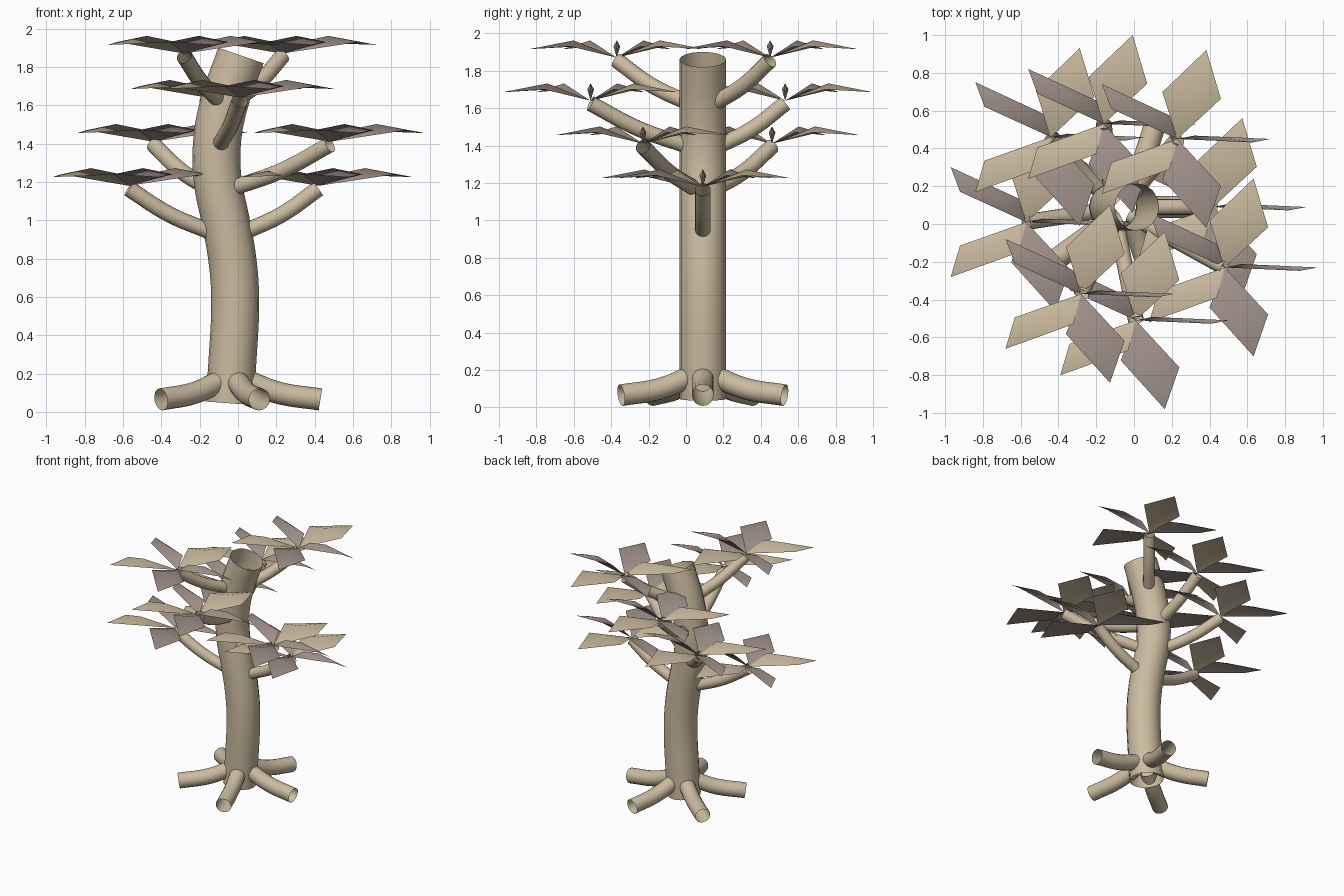
import bpy, bmesh, math
from mathutils import Vector

if "Cube" in bpy.data.objects:
    bpy.data.objects.remove(bpy.data.objects["Cube"])


def material(name, rgb):
    m = bpy.data.materials.new(name)
    m.diffuse_color = (*rgb, 1)
    m.use_nodes = True
    m.node_tree.nodes["Principled BSDF"].inputs["Base Color"].default_value = m.diffuse_color
    return m


TAN = material("pale_bark", (0.60, 0.50, 0.35))
MAUVE = material("mauve_leaf", (0.35, 0.28, 0.25))


def tube(name, points, radius, steps=8):
    """Open-ended round tube along a smooth path."""
    cu = bpy.data.curves.new(name, 'CURVE')
    cu.dimensions = '3D'
    cu.bevel_depth = radius
    cu.bevel_resolution = 6
    cu.resolution_u = steps
    cu.use_fill_caps = False
    sp = cu.splines.new('BEZIER')
    sp.bezier_points.add(len(points) - 1)
    for bp, p in zip(sp.bezier_points, points):
        bp.co = p
        bp.handle_left_type = bp.handle_right_type = 'AUTO'
    cu.materials.append(TAN)
    ob = bpy.data.objects.new(name, cu)
    bpy.context.collection.objects.link(ob)
    bpy.ops.object.select_all(action='DESELECT')
    ob.select_set(True)
    bpy.context.view_layer.objects.active = ob
    bpy.ops.object.convert(target='MESH')
    bpy.ops.object.shade_smooth_by_angle()
    return bpy.context.object


# Trunk: gently swaying column
TRUNK_Y = 0.09
TRUNK = [(-0.045, 0.045), (-0.03, 0.25), (-0.015, 0.6), (-0.03, 0.8), (-0.065, 1.0),
         (-0.105, 1.2), (-0.11, 1.4), (-0.075, 1.6), (0.015, 1.86)]
tube("trunk", [(x, TRUNK_Y, z) for x, z in TRUNK], 0.125, 5)


def trunk_centre(z):
    for (x0, z0), (x1, z1) in zip(TRUNK, TRUNK[1:]):
        if z0 <= z <= z1:
            return Vector((x0 + (x1 - x0) * (z - z0) / (z1 - z0), TRUNK_Y, z))


# Roots: five around the foot, dropping then flattening
for i in range(5):
    a = math.radians(72 * i)
    path = [(-0.03 + r * math.cos(a), TRUNK_Y + r * math.sin(a), z)
            for r, z in ((0.08, 0.16), (0.24, 0.10), (0.46, 0.065))]
    tube(f"root_{i + 1}", path, 0.058)


# Leaves: folded diamonds whose width always runs along the same direction
HALF_WIDTH = Vector((0.155, -0.018, 0))


def leaf(name, base, angle, mat):
    d = Vector((math.cos(angle), math.sin(angle), 0)) * 0.495
    up = Vector((0, 0, 1))
    mid = base + d * 0.49
    bm = bmesh.new()
    b = bm.verts.new(base)
    t = bm.verts.new(base + d + up * 0.045)
    ridge = bm.verts.new(mid + up * 0.092)
    left = bm.verts.new(mid - HALF_WIDTH + up * 0.06)
    right = bm.verts.new(mid + HALF_WIDTH + up * 0.06)
    for pair in ((b, right), (right, t), (t, left), (left, b)):
        f = bm.faces.new((*pair, ridge))
        f.normal_update()
        if f.normal.z < 0:
            f.normal_flip()
        f.smooth = True
    me = bpy.data.meshes.new(name)
    bm.to_mesh(me)
    bm.free()
    me.materials.append(mat)
    ob = bpy.data.objects.new(name, me)
    bpy.context.collection.objects.link(ob)


# Branches with a five-leaf rosette each: two per tier
TIPS = [(0.42, 0.09), (-0.57, 0.01), (0.48, -0.23), (-0.44, 0.46),
        (0.01, -0.51), (-0.16, 0.53), (-0.28, -0.37), (0.23, 0.45)]
for i, (x, y) in enumerate(TIPS):
    z = 1.18 + 0.23 * (i // 2)
    tip = Vector((x, y, z))
    centre = trunk_centre(z - 0.24)
    out = Vector((x, y, 0)) - Vector((centre.x, centre.y, 0))
    start = centre + out.normalized() * 0.09
    mid = start.lerp(tip, 0.5) - Vector((0, 0, 0.03))
    end = tip - Vector((0, 0, 0.015))
    tube(f"branch_{i + 1}", [start, mid, end], 0.042)
    for k in range(5):
        leaf(f"leaf_{i + 1}_{k + 1}", tip, math.radians(72 * k),
             TAN if k in (1, 3) else MAUVE)
